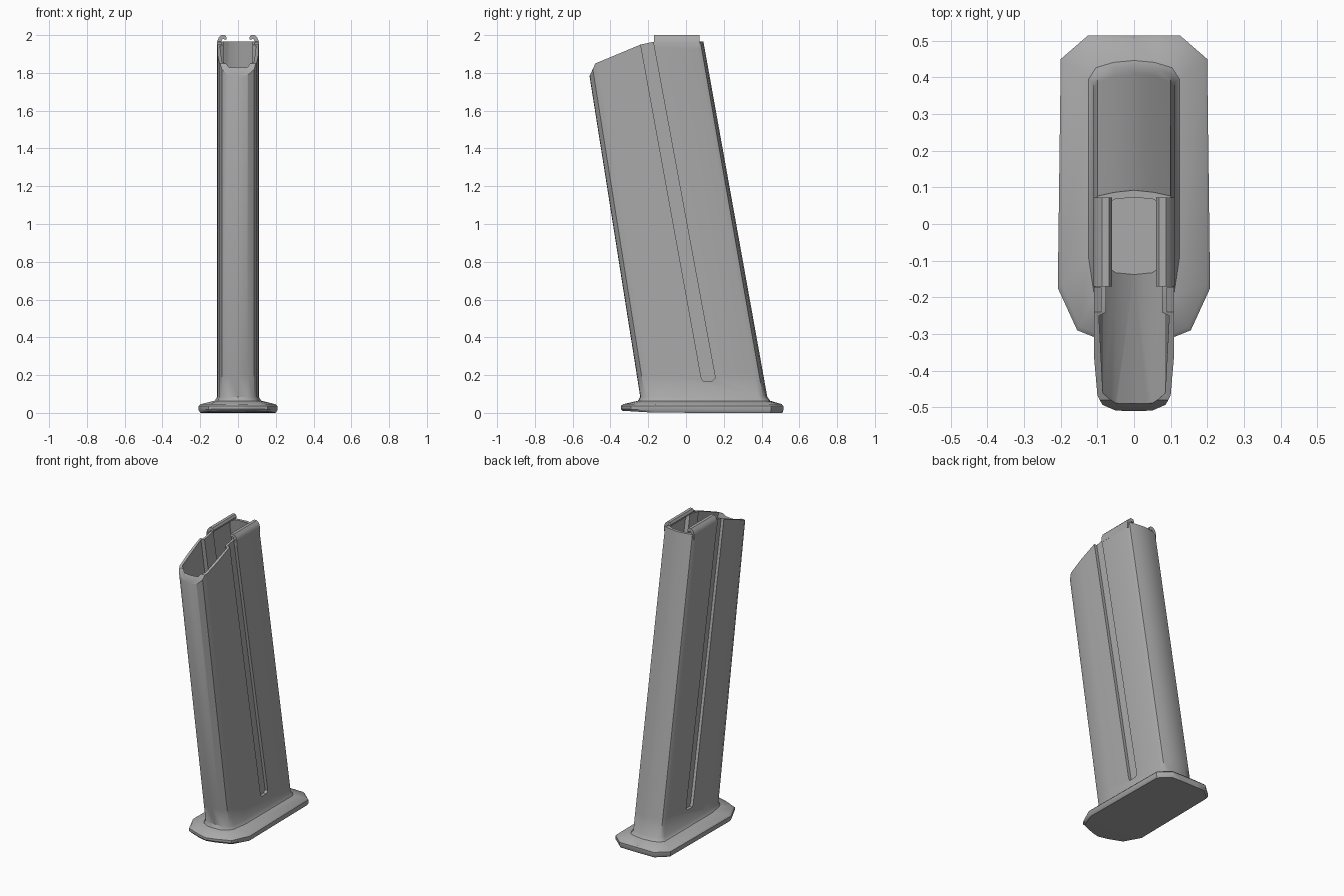
import bpy, bmesh, math
from mathutils import Vector

cube = bpy.data.objects.get("Cube")
if cube:
    bpy.data.objects.remove(cube, do_unlink=True)

steel = bpy.data.materials.new("grey_steel")
steel.use_nodes = True
GREY = (0.4, 0.4, 0.4, 1)
steel.diffuse_color = GREY
steel.node_tree.nodes["Principled BSDF"].inputs["Base Color"].default_value = GREY


def make_object(name, bm):
    bmesh.ops.recalc_face_normals(bm, faces=bm.faces)
    mesh = bpy.data.meshes.new(name)
    bm.to_mesh(mesh)
    bm.free()
    mesh.materials.append(steel)
    obj = bpy.data.objects.new(name, mesh)
    bpy.context.collection.objects.link(obj)
    return obj


def mirrored(half):
    """Close a half outline, given from front centre to back centre."""
    return half + [Vector((-p.x, p.y, p.z)) for p in reversed(half[1:-1])]


def loft(name, rings):
    bm = bmesh.new()
    loops = [[bm.verts.new(p) for p in mirrored(r)] for r in rings]
    n = len(loops[0])
    for a, b in zip(loops, loops[1:]):
        for i in range(n):
            j = (i + 1) % n
            bm.faces.new((a[i], a[j], b[j], b[i]))
    caps = [bm.faces.new(loops[0]), bm.faces.new(loops[-1])]
    bmesh.ops.triangulate(bm, faces=caps)
    return make_object(name, bm)


def prism(name, points, shift):
    bm = bmesh.new()
    face = bm.faces.new([bm.verts.new(p) for p in points])
    geo = bmesh.ops.extrude_face_region(bm, geom=[face])["geom"]
    verts = [v for v in geo if isinstance(v, bmesh.types.BMVert)]
    bmesh.ops.translate(bm, verts=verts, vec=shift)
    return make_object(name, bm)


def cut(target, cutter):
    cutter.hide_render = True
    mod = target.modifiers.new("cut", "BOOLEAN")
    mod.operation = "DIFFERENCE"
    mod.solver = "EXACT"
    mod.object = cutter
    bpy.context.view_layer.objects.active = target
    bpy.ops.object.modifier_apply(modifier=mod.name)
    bpy.data.objects.remove(cutter, do_unlink=True)


def smooth(obj, angle):
    bpy.ops.object.select_all(action="DESELECT")
    obj.select_set(True)
    bpy.context.view_layer.objects.active = obj
    bpy.ops.object.shade_smooth_by_angle(angle=math.radians(angle))


def section(table, z):
    """Slanted tube section; each row is x, y at the top, y at the bottom."""
    t = (z - 0.07) / 1.93
    return [Vector((x, low + (top - low) * t, z)) for x, top, low in table]


OUTER = [(0, -.545, -.24), (.05, -.543, -.238), (.086, -.522, -.215),
         (.1, -.49, -.18), (.109, -.38, -.08), (.11, .045, .385),
         (.1, .07, .41), (.055, .08, .427), (0, .086, .433)]
INNER = [(0, -.525, -.14), (.05, -.523, -.135), (.085, -.49, -.11),
         (.096, -.26, .078), (.076, -.25, .09), (.076, -.155, .2),
         (.098, -.145, .21), (.097, .04, .38), (.05, .062, .41),
         (0, .066, .414)]
PLATE = [(0, -.345), (.06, -.328), (.11, -.308), (.155, -.29), (.208, -.175),
         (.2, .45), (.125, .515), (.06, .515), (0, .515)]


def flare(z, blend, lift=0.0):
    """Blend the tube section into the base plate outline."""
    ring = []
    for p, (x, y) in zip(section(OUTER, z), PLATE):
        q = p.lerp(Vector((x, y, z)), blend)
        q.z += lift * max(0, -q.y - 0.15)
        ring.append(q)
    return ring


# Tube flaring into the base plate
body = loft("magazine_body", [
    section(OUTER, 2), section(OUTER, 0.2), section(OUTER, 0.085),
    flare(0.064, 0.15), flare(0.046, 0.9), flare(0.036, 1),
    flare(0.012, 1, 0.05), flare(0, 0.92, 0.06)])

# Hollow interior with ribs behind the side grooves
cut(body, loft("cavity_cutter", [section(INNER, 2.1), section(INNER, 0.06)]))

# Sloped feed mouth at the top
mouth = [(-.7, 1.74), (-.6, 1.74), (-.512, 1.78), (-.48, 1.85), (-.24, 1.95),
         (-.17, 1.965), (.3, 1.965), (.3, 2.3), (-.7, 2.3)]
cut(body, prism("mouth_cutter", [(-.5, y, z) for y, z in mouth], (1, 0, 0)))

# Long side grooves
groove = [(-.267, 2.1), (.08, .19), (.09, .17), (.14, .17), (.155, .185),
          (-.199, 2.1)]
for side in (1, -1):
    cut(body, prism("groove_cutter", [(side * .09, y, z) for y, z in groove],
                    (side * .1, 0, 0)))
smooth(body, 35)

# Rolled feed lips
lip = [(.11, 1.93), (.11, 1.965), (.103, 1.985), (.088, 2), (.068, 2),
       (.06, 1.986), (.063, 1.974), (.08, 1.98), (.094, 1.962), (.097, 1.93)]
for side, name in ((1, "left_feed_lip"), (-1, "right_feed_lip")):
    obj = prism(name, [(side * x, -.17, z) for x, z in lip], (0, .242, 0))
    smooth(obj, 40)
